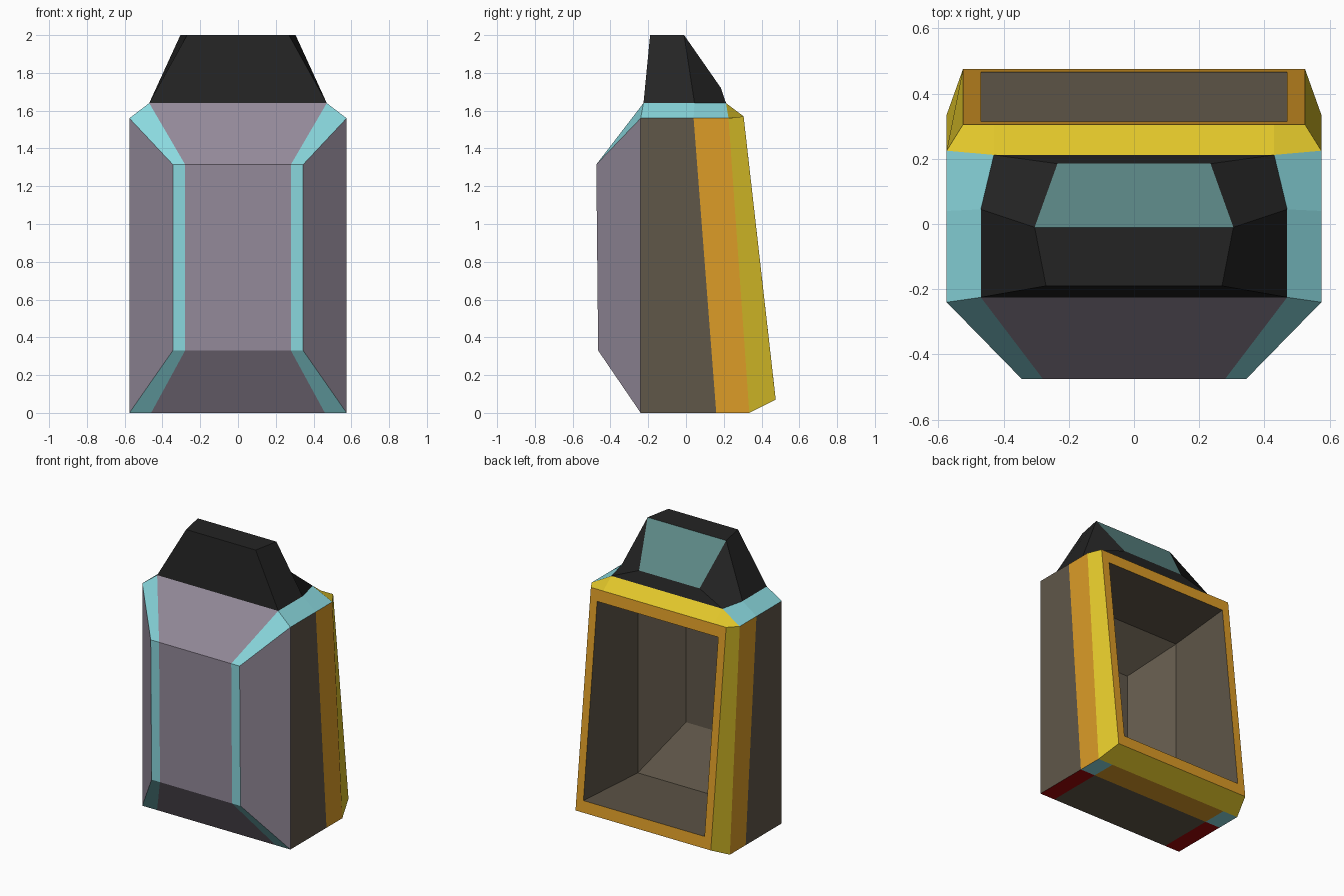
import bpy, bmesh

if "Cube" in bpy.data.objects:
    bpy.data.objects.remove(bpy.data.objects["Cube"])

def material(name, *rgb):
    """Flat colour from 0-255 screen values."""
    m = bpy.data.materials.new(name)
    m.diffuse_color = [((c / 255 + 0.055) / 1.055) ** 2.4 for c in rgb] + [1]
    m.use_nodes = True
    m.node_tree.nodes["Principled BSDF"].inputs["Base Color"].default_value = m.diffuse_color
    return m

COLOURS = {
    "purple": material("dusty purple", 148, 138, 154),
    "cyan": material("pale cyan", 138, 216, 222),
    "brown": material("dark brown", 96, 87, 73),
    "orange": material("orange", 220, 156, 39),
    "yellow": material("yellow", 225, 198, 42),
    "red": material("red", 160, 8, 8),
    "black": material("black", 36, 36, 36),
    "teal": material("window teal", 95, 140, 138),
}
NAMES = list(COLOURS)

def loft(name, halves, bands, caps):
    """Join mirrored half rings; bands colour the segments, caps are
    (ring, point indices, colour), with indices past the half being mirrored."""
    bm = bmesh.new()
    rings = [[bm.verts.new(p) for p in h] +
             [bm.verts.new((-x, y, z)) for x, y, z in reversed(h)] for h in halves]
    n = len(rings[0])
    half = n // 2

    def face(verts, colour):
        bm.faces.new(verts).material_index = NAMES.index(colour)

    for a, b, cols in zip(rings, rings[1:], bands):
        for i in range(n):
            k = (i + 1) % n
            # segments mirror about the half-way one; the last closes the ring
            seg = i if i < half else (n - 2 - i if i < n - 1 else half)
            face([a[i], a[k], b[k], b[i]], cols[seg])
    for r, idx, colour in caps:
        face([rings[r][i] for i in idx], colour)
    bmesh.ops.recalc_face_normals(bm, faces=bm.faces)
    mesh = bpy.data.meshes.new(name)
    bm.to_mesh(mesh)
    bm.free()
    for m in COLOURS.values():
        mesh.materials.append(m)
    bpy.context.collection.objects.link(bpy.data.objects.new(name, mesh))

# Hollow body: half rings (bottom seam, bottom corner, top corner, top seam)
body = [
    [(.28, -.465, .33), (.345, -.465, .33), (.345, -.475, 1.315), (.28, -.475, 1.315)],  # front plate
    [(.46, -.24, 0), (.575, -.24, 0), (.575, -.24, 1.56), (.47, -.225, 1.64)],
    [(.46, .16, 0), (.575, .16, 0), (.575, .04, 1.56), (.47, .045, 1.64)],
    [(.46, .335, 0), (.575, .335, 0), (.575, .225, 1.56), (.43, .212, 1.64)],
    [(.43, .475, .07), (.525, .475, .07), (.525, .305, 1.57), (.43, .305, 1.57)],        # rim outside
    [(.40, .466, .15), (.47, .466, .15), (.47, .314, 1.49), (.40, .314, 1.49)],          # rim inside
    [(.40, -.18, .09), (.50, -.18, .09), (.50, -.18, 1.47), (.40, -.18, 1.47)],
    [(.22, -.40, .42), (.28, -.40, .42), (.28, -.40, 1.25), (.22, -.40, 1.25)],          # inner front
]
# Colours per band: bottom edge, side, top edge, top, bottom
body_bands = [
    ("cyan", "purple", "cyan", "purple", "purple"),
    ("red", "brown", "cyan", "black", "brown"),
    ("cyan", "orange", "cyan", "black", "orange"),
    ("yellow",) * 5,
    ("orange",) * 5,
    ("brown",) * 5,
    ("brown",) * 5,
]
loft("body_shell", body, body_bands, [
    (0, (0, 1, 2, 3), "cyan"), (0, (4, 5, 6, 7), "cyan"), (0, (0, 3, 4, 7), "purple"),
    (7, range(8), "brown")])

# Head cap: half rings (front, side, rear), with a sloped rear window
head = [
    [(.47, -.225, 1.64), (.47, .045, 1.64), (.43, .212, 1.64)],
    [(.27, -.19, 2), (.305, -.01, 2), (.235, .185, 1.72)],
]
loft("head_cap", head, [("black",) * 4], [
    (1, (0, 1, 4, 5), "black"), (1, (1, 2, 3, 4), "teal")])
